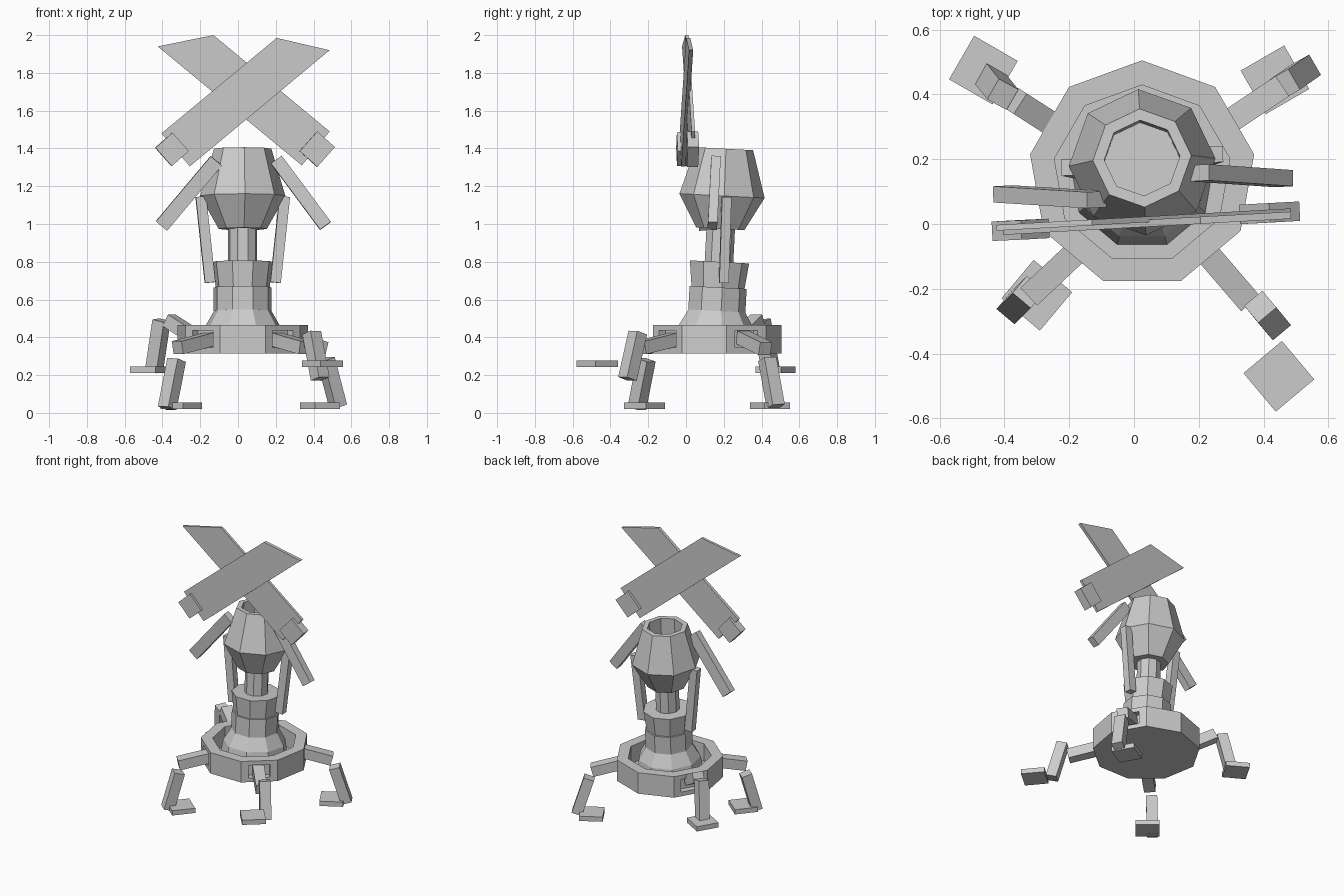
import bpy, bmesh, math
from mathutils import Vector, Matrix

if "Cube" in bpy.data.objects:
    bpy.data.objects.remove(bpy.data.objects["Cube"])

GREY = (0.6, 0.6, 0.6, 1)
mat = bpy.data.materials.new("light grey")
mat.use_nodes = True
mat.diffuse_color = GREY
mat.node_tree.nodes["Principled BSDF"].inputs["Base Color"].default_value = GREY

AXIS = Vector((0.025, 0.154, 0))
YAW = math.radians(3.2)
ACROSS = Vector((-math.sin(YAW), math.cos(YAW), 0))


def finish(name, bm):
    bmesh.ops.recalc_face_normals(bm, faces=bm.faces)
    mesh = bpy.data.meshes.new(name)
    bm.to_mesh(mesh)
    bm.free()
    mesh.materials.append(mat)
    ob = bpy.data.objects.new(name, mesh)
    bpy.context.collection.objects.link(ob)
    return ob


def lathe(name, sides, profile, start=90, lean=0):
    """Faceted turned part; profile runs from bottom axis to top axis as (r, z)."""
    bm = bmesh.new()
    rings = []
    for r, z in profile:
        ring = []
        for i in range(sides):
            a = math.radians(start) + math.tau * i / sides
            ring.append(bm.verts.new(AXIS + Vector((r * math.cos(a), r * math.sin(a), z))))
        rings.append(ring)
    for low, high in zip(rings, rings[1:]):
        for i in range(sides):
            j = (i + 1) % sides
            bm.faces.new((low[i], low[j], high[j], high[i]))
    bm.faces.new(rings[0])
    bm.faces.new(rings[-1])
    pivot = AXIS + Vector((0, 0, 0.45))
    bmesh.ops.rotate(bm, verts=bm.verts, cent=pivot,
                     matrix=Matrix.Rotation(math.radians(-lean), 3, 'X'))
    return finish(name, bm)


def bar(name, a, b, width, depth, ref):
    """Box running from a to b; depth lies along ref, width across it."""
    a, b = Vector(a), Vector(b)
    along = (b - a).normalized()
    side = along.cross(Vector(ref)).normalized()
    third = side.cross(along)
    rot = Matrix((side, third, along)).transposed().to_4x4()
    bm = bmesh.new()
    size = Matrix.Diagonal((width, depth, (b - a).length, 1))
    bmesh.ops.create_cube(bm, size=1, matrix=Matrix.Translation((a + b) / 2) @ rot @ size)
    return finish(name, bm)


def plate(name, outline, thick, shift):
    """Upright flat plate from an (x, z) outline, turned slightly about z."""
    bm = bmesh.new()
    verts = [bm.verts.new((x, shift + x * math.tan(YAW) - thick / 2, z)) for x, z in outline]
    face = bm.faces.new(verts)
    extra = bmesh.ops.extrude_face_region(bm, geom=[face])["geom"]
    moved = [v for v in extra if isinstance(v, bmesh.types.BMVert)]
    bmesh.ops.translate(bm, verts=moved, vec=(0, thick, 0))
    return finish(name, bm)


# Dish-shaped base
base = lathe("base_ring", 9, [(0.351, 0.315), (0.351, 0.465), (0.275, 0.465), (0.275, 0.34)])

# Stacked body, leaning back a little
lathe("body_cone", 9, [(0.225, 0.335), (0.205, 0.455), (0.155, 0.54)], lean=3)
lathe("lower_collar", 9, [(0.156, 0.54), (0.156, 0.665)], lean=3)
lathe("upper_collar", 9, [(0.145, 0.665), (0.162, 0.8)], lean=3)
lathe("neck", 9, [(0.078, 0.78), (0.078, 1.0)], lean=3)
lathe("head_pod", 8, [(0.128, 0.975), (0.226, 1.15), (0.152, 1.4), (0.117, 1.4), (0.117, 1.26)],
      start=93, lean=3)

# Legs: direction, hip, thigh end, shin top, shin bottom, foot centre
LEGS = {
    "front_right": (-130, (-0.15, -0.06, 0.39), (-0.32, -0.22, 0.345),
                    (-0.325, -0.21, 0.28), (-0.375, -0.26, 0.025), (-0.3, -0.22, 0.037)),
    "front_left": (-50, (0.2, -0.06, 0.39), (0.355, -0.24, 0.345),
                   (0.39, -0.255, 0.425), (0.435, -0.31, 0.18), (0.447, -0.47, 0.26)),
    "back_left": (30, (0.27, 0.3, 0.4), (0.45, 0.42, 0.34),
                  (0.465, 0.43, 0.285), (0.53, 0.475, 0.035), (0.435, 0.445, 0.037)),
    "back_right": (150, (-0.24, 0.3, 0.41), (-0.365, 0.38, 0.49),
                   (-0.405, 0.4, 0.49), (-0.445, 0.45, 0.22), (-0.465, 0.475, 0.228)),
}
for name, (angle, hip, knee, top, bottom, foot) in LEGS.items():
    a = math.radians(angle)
    out = Vector((math.cos(a), math.sin(a), 0))

    # Socket cut into the base wall
    mid = AXIS + Vector((0, 0, 0.39))
    cutter = bar("socket_cutter", mid + out * 0.285, mid + out * 0.4, 0.14, 0.09, (0, 0, 1))
    cutter.hide_render = True
    mod = base.modifiers.new("socket", 'BOOLEAN')
    mod.operation = 'DIFFERENCE'
    mod.solver = 'EXACT'
    mod.object = cutter
    bpy.context.view_layer.objects.active = base
    bpy.ops.object.modifier_apply(modifier=mod.name)
    bpy.data.objects.remove(cutter)

    bar(name + "_thigh", hip, knee, 0.075, 0.07, (0, 0, 1))
    bar(name + "_shin", top, bottom, 0.073, 0.07, out)
    half = Vector((0, 0, 0.017))
    bar(name + "_foot", Vector(foot) - half, Vector(foot) + half, 0.155, 0.155, out)

# Side struts and arms
bar("right_strut", (-0.197, 0.175, 1.145), (-0.148, 0.165, 0.69), 0.055, 0.05, ACROSS)
bar("left_strut", (0.247, 0.215, 1.145), (0.198, 0.2, 0.69), 0.055, 0.05, ACROSS)
bar("right_arm", (-0.115, 0.075, 1.335), (-0.405, 0.093, 0.99), 0.077, 0.05, ACROSS)
bar("left_arm", (0.203, 0.158, 1.34), (0.463, 0.14, 0.99), 0.07, 0.05, ACROSS)

# Crossed blades
plate("rising_blade", [(-0.405, 1.48), (-0.255, 1.305), (0.485, 1.92), (0.205, 1.985)], 0.022, 0)
plate("falling_blade", [(-0.425, 1.94), (-0.13, 2.0), (0.485, 1.49), (0.338, 1.31)], 0.018, 0.012)

# Blocks on the lower blade ends
bar("right_blade_block", (-0.395, -0.02, 1.355), (-0.305, -0.016, 1.435), 0.13, 0.06, ACROSS)
bar("left_blade_block", (0.372, 0.032, 1.438), (0.465, 0.037, 1.355), 0.14, 0.06, ACROSS)
